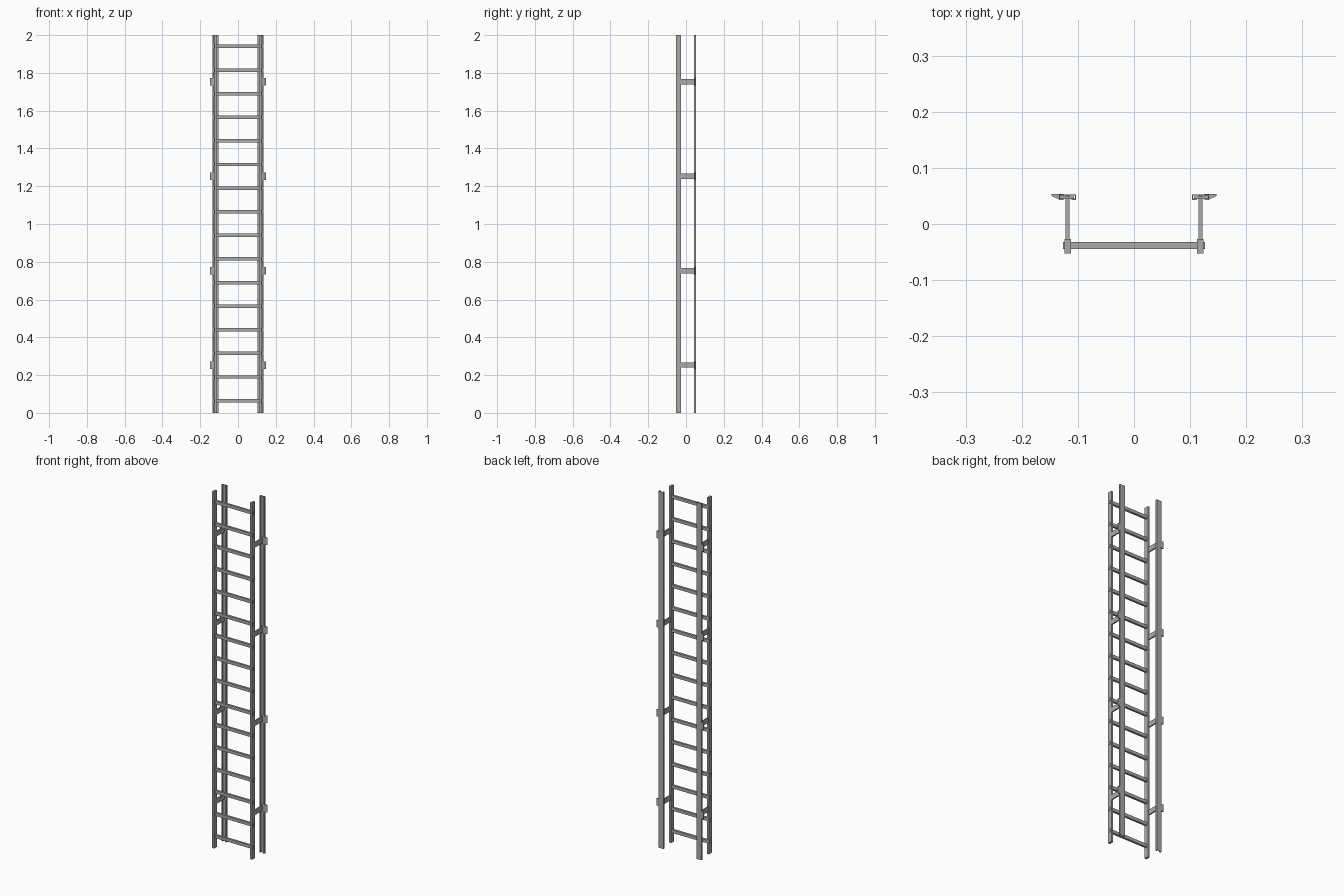
import bpy
import bmesh

cube = bpy.data.objects.get("Cube")
if cube:
    bpy.data.objects.remove(cube, do_unlink=True)

steel = bpy.data.materials.new("galvanised grey")
steel.use_nodes = True
grey = (0.4, 0.4, 0.4, 1)
steel.diffuse_color = grey
steel.node_tree.nodes["Principled BSDF"].inputs["Base Color"].default_value = grey


def extrude(name, outline, z0, z1, side=1):
    """Extrude a plan outline upwards, mirrored in x when side is -1."""
    bm = bmesh.new()
    face = bm.faces.new([bm.verts.new((side * x, y, z0)) for x, y in outline])
    new = bmesh.ops.extrude_face_region(bm, geom=[face])["geom"]
    top = [v for v in new if isinstance(v, bmesh.types.BMVert)]
    bmesh.ops.translate(bm, verts=top, vec=(0, 0, z1 - z0))
    bmesh.ops.recalc_face_normals(bm, faces=bm.faces)
    mesh = bpy.data.meshes.new(name)
    bm.to_mesh(mesh)
    bm.free()
    mesh.materials.append(steel)
    obj = bpy.data.objects.new(name, mesh)
    bpy.context.collection.objects.link(obj)
    return obj


def rect(x0, x1, y0, y1):
    return [(x0, y0), (x1, y0), (x1, y1), (x0, y1)]


# Wall channel, open to the front with two inward lips
CHANNEL = [(0.103, 0.053), (0.103, 0.043), (0.111, 0.043), (0.111, 0.045),
           (0.105, 0.045), (0.105, 0.051), (0.132, 0.051), (0.132, 0.045),
           (0.126, 0.045), (0.126, 0.043), (0.134, 0.043), (0.134, 0.053)]
# Wedge clip on the outer edge of the channel
CLIP = [(0.126, 0.0535), (0.126, 0.044), (0.1345, 0.044),
        (0.147, 0.05), (0.147, 0.0535)]

for side, label in ((1, "left"), (-1, "right")):
    extrude(label + "_stile", rect(0.112, 0.124, -0.0525, -0.027), 0, 2, side)
    extrude(label + "_wall_channel", CHANNEL, 0, 2, side)
    for i in range(4):
        z = 0.253 + 0.5 * i
        # Bracket arm joins the stile to the channel
        extrude(label + "_bracket_arm", rect(0.115, 0.122, -0.03, 0.051),
                z - 0.014, z + 0.014, side)
        extrude(label + "_bracket_foot", rect(0.107, 0.13, 0.045, 0.049),
                z - 0.02, z + 0.02, side)
        extrude(label + "_bracket_clip", CLIP, z - 0.02, z + 0.02, side)

# Square rungs run through both stiles
for i in range(16):
    z = 0.065 + 0.125 * i
    extrude("rung", rect(-0.1265, 0.1265, -0.0445, -0.0325), z - 0.009, z + 0.009)
